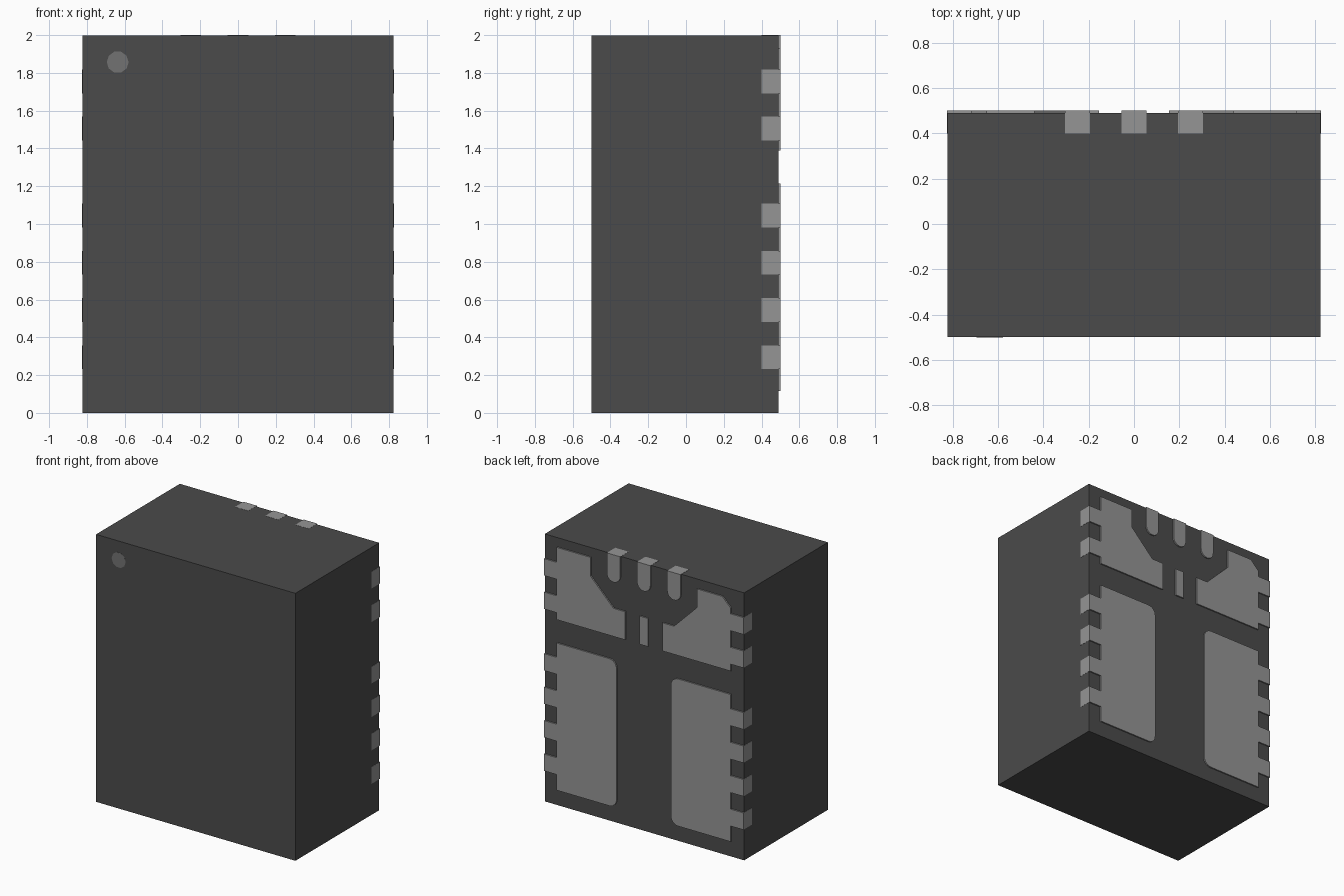
import bpy
from math import sin, cos, pi, radians

if "Cube" in bpy.data.objects:
    bpy.data.objects.remove(bpy.data.objects["Cube"])


def material(name, v):
    m = bpy.data.materials.new(name)
    m.diffuse_color = (v, v, v, 1)
    m.use_nodes = True
    m.node_tree.nodes["Principled BSDF"].inputs["Base Color"].default_value = m.diffuse_color
    return m


BODY = material("dark_resin", 0.07)
METAL = material("metal", 0.3)
DOT = material("marker_grey", 0.17)


def prism(name, outline, y0, y1, mat):
    """Extrude an (x, z) outline, anticlockwise seen from the front, y0 to y1."""
    n = len(outline)
    verts = [(x, y, z) for y in (y0, y1) for x, z in outline]
    faces = [tuple(range(n)), tuple(reversed(range(n, 2 * n)))]
    for i in range(n):
        j = (i + 1) % n
        faces.append((j, i, n + i, n + j))
    me = bpy.data.meshes.new(name)
    me.from_pydata(verts, [], faces)
    me.materials.append(mat)
    ob = bpy.data.objects.new(name, me)
    bpy.context.collection.objects.link(ob)
    return ob


def rect(x0, x1, z0, z1):
    return [(x0, z0), (x1, z0), (x1, z1), (x0, z1)]


def arc(cx, cz, r, a0, a1, n):
    return [(cx + r * cos(radians(a0 + (a1 - a0) * i / n)),
             cz + r * sin(radians(a0 + (a1 - a0) * i / n))) for i in range(n + 1)]


def mirror(ob):
    ob.modifiers.new("mirror", 'MIRROR')


BACK, PAD = 0.49, 0.5

# Moulded body, a hair smaller than the terminals that show at its edges
prism("body", rect(-0.824, 0.824, 0, 1.999), -0.499, BACK, BODY)

# Ten-sided orientation dot on the front
dot = [(-0.637 + 0.058 * cos(i * pi / 5), 1.857 + 0.058 * sin(i * pi / 5)) for i in range(10)]
prism("orientation_dot", dot, -0.5, -0.495, DOT)

# Upper pads: same stepped shape, one with a chamfered outer corner
inner = [(0.44, 1.93), (0.44, 1.79), (0.25, 1.6), (0.155, 1.6), (0.155, 1.39), (0.72, 1.39)]
prism("upper_pad_right", inner + [(0.72, 1.93)], 0.48, PAD, METAL)
chamfered = inner + [(0.72, 1.86), (0.65, 1.93)]
prism("upper_pad_left", [(-x, z) for x, z in reversed(chamfered)], 0.48, PAD, METAL)

# Large lower pads with rounded inner corners
R = 0.06
lower = ([(0.72, 0.115), (0.72, 1.215)]
         + arc(0.225 + R, 1.215 - R, R, 90, 180, 6)
         + arc(0.225 + R, 0.115 + R, R, 180, 270, 6))
mirror(prism("lower_pads", lower, 0.48, PAD, METAL))

# Side tabs running from the pads to the package edge
for i, z in enumerate((1.755, 1.505, 1.045, 0.795, 0.545, 0.295)):
    mirror(prism(f"side_tabs_{i + 1}", rect(0.72, 0.825, z - 0.063, z + 0.063), 0.4, PAD, METAL))

# Three round-ended pins at the top edge
for i, x in enumerate((-0.25, 0, 0.25)):
    pin = [(x + 0.055, 2), (x - 0.055, 2)] + arc(x, 1.85, 0.055, 180, 360, 10)
    prism(f"top_pin_{i + 1}", pin, 0.4, PAD, METAL)

# Small centre bar
prism("centre_bar", rect(-0.035, 0.035, 1.39, 1.6), 0.48, PAD, METAL)
